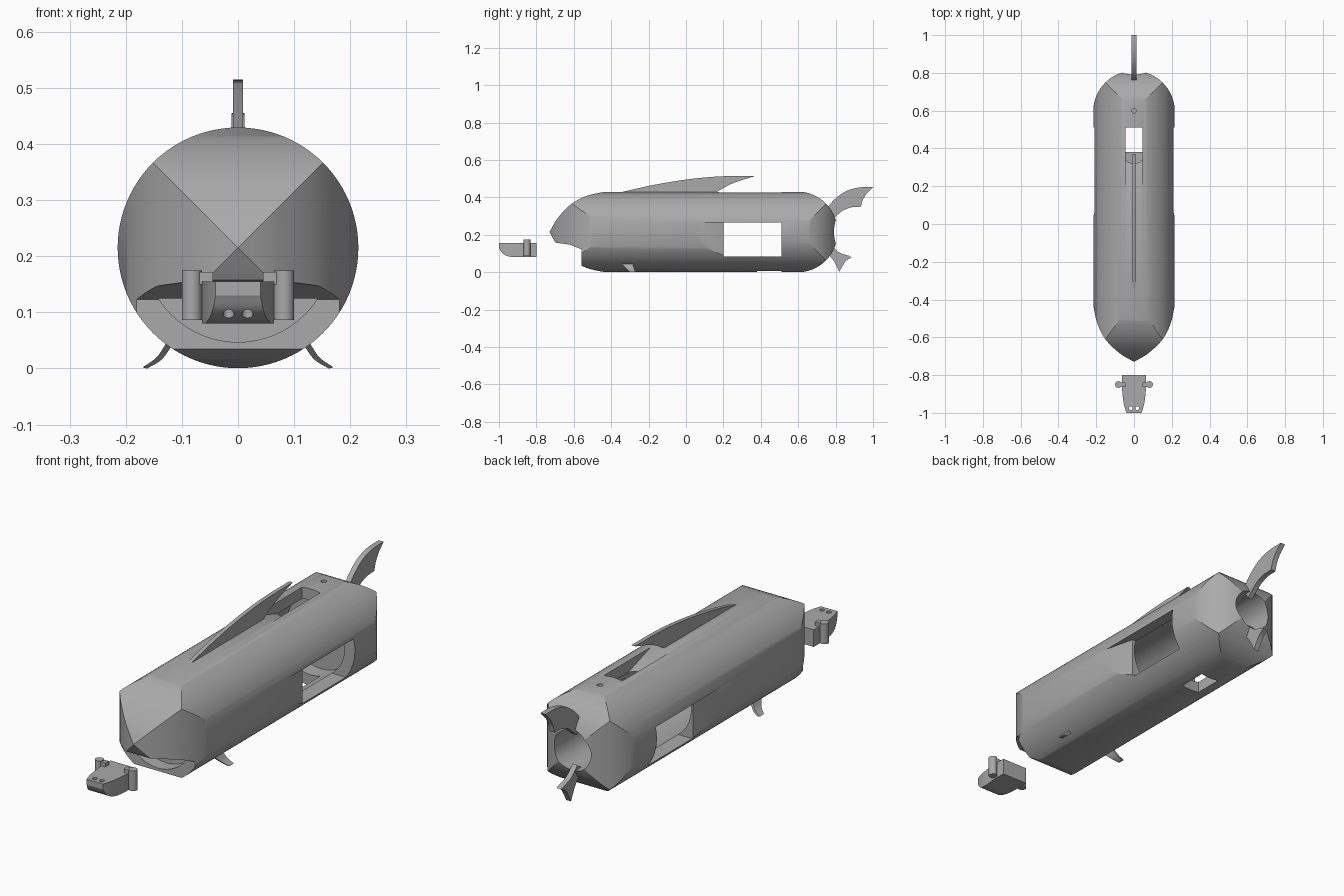
import bpy, bmesh, math
from mathutils import Vector

cube = bpy.data.objects.get("Cube")
if cube:
    bpy.data.objects.remove(cube)

grey = bpy.data.materials.new("plain grey")
grey.use_nodes = True
colour = (0.4, 0.4, 0.4, 1)
grey.diffuse_color = colour
grey.node_tree.nodes["Principled BSDF"].inputs["Base Color"].default_value = colour

MID = 0.215  # height of the body axis


def make(name, bm):
    bmesh.ops.recalc_face_normals(bm, faces=bm.faces)
    mesh = bpy.data.meshes.new(name)
    bm.to_mesh(mesh)
    bm.free()
    mesh.materials.append(grey)
    ob = bpy.data.objects.new(name, mesh)
    bpy.context.collection.objects.link(ob)
    return ob


def prism(name, pts, axis, lo, hi):
    """Extrude a 2D outline along one axis; the outline uses the other two."""
    def place(p, d):
        return {"x": (d, p[0], p[1]), "y": (p[0], d, p[1]), "z": (p[0], p[1], d)}[axis]
    bm = bmesh.new()
    a = [bm.verts.new(place(p, lo)) for p in pts]
    b = [bm.verts.new(place(p, hi)) for p in pts]
    bm.faces.new(a)
    bm.faces.new(b[::-1])
    for i in range(len(pts)):
        j = (i + 1) % len(pts)
        bm.faces.new((a[i], a[j], b[j], b[i]))
    return make(name, bm)


def circle(u, v, r, n=32):
    return [(u + r * math.cos(2 * math.pi * i / n), v + r * math.sin(2 * math.pi * i / n))
            for i in range(n)]


def rect(u0, u1, v0, v1):
    return [(u0, v0), (u1, v0), (u1, v1), (u0, v1)]


def curve(pts, steps=6):
    """Smooth curve through a few points."""
    p = [Vector(q) for q in pts]
    p = [2 * p[0] - p[1]] + p + [2 * p[-1] - p[-2]]
    out = []
    for a, b, c, d in zip(p, p[1:], p[2:], p[3:]):
        for k in range(steps):
            t = k / steps
            out.append(tuple(0.5 * (2 * b + (c - a) * t + (2 * a - 5 * b + 4 * c - d) * t * t
                                    + (3 * b - a - 3 * c + d) * t ** 3)))
    return out + [tuple(pts[-1])]


def combine(ob, other, operation):
    mod = ob.modifiers.new("cut", "BOOLEAN")
    mod.operation, mod.solver, mod.object = operation, "EXACT", other
    bpy.context.view_layer.objects.active = ob
    bpy.ops.object.modifier_apply(modifier=mod.name)
    bpy.data.objects.remove(other)


def cut(ob, *args):
    combine(ob, prism("cutter", *args), "DIFFERENCE")


def smooth(ob):
    bpy.ops.object.select_all(action="DESELECT")
    ob.select_set(True)
    bpy.context.view_layer.objects.active = ob
    bpy.ops.object.shade_smooth_by_angle(angle=math.radians(25))


# Body: a round tube trimmed by the same long outline from the side and from above
body = prism("body", circle(0, MID, 0.2145, 96), "y", -0.8, 0.9)
half = curve([(-0.73, 0), (-0.685, 0.075), (-0.615, 0.148), (-0.53, 0.193), (-0.43, 0.216)])
half += [(0.595 + 0.216 * math.sin(a), 0.216 * math.cos(a))
         for a in (math.pi / 2 * i / 16 for i in range(17))]
outline = half + [(y, -h) for y, h in half[-2:0:-1]]
combine(body, prism("trim", [(y, MID + h) for y, h in outline], "x", -0.5, 0.5), "INTERSECT")
combine(body, prism("trim", [(h, y) for y, h in outline], "z", -0.5, 0.9), "INTERSECT")

# Mouth notch with a shallow round recess behind it
cut(body, [(-0.9, 0.165), (-0.72, 0.165), (-0.7, 0.158), (-0.62, 0.147), (-0.56, 0.123),
           (-0.56, 0.02), (-0.53, -0.02), (-0.9, -0.02)], "x", -0.4, 0.4)
cut(body, circle(0, MID, 0.168, 64), "y", -0.565, -0.5)

# Hollow inside and round outlet at the tail
cut(body, circle(0, MID, 0.165, 64), "y", -0.45, 0.58)
cut(body, circle(0, MID, 0.09, 48), "y", 0.5, 1)

# Side windows with a sloping scoop, top slot with a ramp, bottom slot, screw hole
for s in (-1, 1):
    cut(body, [(s * x, y) for x, y in [(0.225, 0), (0.175, 0.2), (0.05, 0.2), (0.05, 0.51),
                                       (0.3, 0.51), (0.3, 0)]], "z", 0.085, 0.265)
cut(body, [(0.17, 0.45), (0.17, 0.429), (0.38, 0.36), (0.51, 0.36), (0.51, 0.45)],
    "x", -0.045, 0.045)
cut(body, rect(-0.045, 0.045, 0.38, 0.51), "z", -0.1, 0.15)
cut(body, circle(0, 0.6, 0.012, 16), "z", 0.39, 0.5)
smooth(body)

# Fins along the centre line
dorsal = curve([(-0.35, 0.427), (-0.18, 0.465), (0, 0.495), (0.18, 0.512), (0.37, 0.515)])
dorsal += curve([(0.36, 0.511), (0.25, 0.475), (0.16, 0.427)])
smooth(prism("dorsal_fin", dorsal, "x", -0.009, 0.009))

upper = curve([(0.745, 0.33), (0.79, 0.385), (0.85, 0.43), (0.92, 0.452), (1, 0.455)])
upper += curve([(0.965, 0.42), (0.945, 0.385), (0.935, 0.35)])
upper += curve([(0.89, 0.348), (0.84, 0.33), (0.78, 0.28)])
smooth(prism("upper_tail_fin", upper, "x", -0.012, 0.012))

lower = curve([(0.74, 0.12), (0.79, 0.06), (0.82, 0.002)])
lower += curve([(0.835, 0.03), (0.855, 0.06), (0.885, 0.08)])
lower += curve([(0.87, 0.088), (0.82, 0.105), (0.775, 0.145)])
smooth(prism("lower_tail_fin", lower, "x", -0.012, 0.012))

# Small curved side fins, swept back towards the tip
for side, s in (("left", 1), ("right", -1)):
    section = curve([(0.128, 0.045), (0.145, 0.02), (0.17, 0.002)])
    section += curve([(0.162, 0), (0.136, 0.016), (0.115, 0.045)])
    fin = prism(side + "_fin", [(s * x, z) for x, z in section], "y", -0.345, -0.285)
    for v in fin.data.vertices:
        v.co.y += (0.045 - v.co.z) * (1 if v.co.y < -0.3 else 0.33)
    smooth(fin)

# Separate lower jaw: side profile trimmed by the tapered plan
profile = curve([(-1, 0.13), (-0.985, 0.105), (-0.96, 0.088), (-0.925, 0.08)])
jaw = prism("jaw", profile + [(-0.8, 0.08), (-0.8, 0.155), (-1, 0.155)], "x", -0.1, 0.1)
edge = curve([(0.064, -0.78), (0.064, -0.86), (0.056, -0.94), (0.045, -0.985), (0.036, -1.01)])
combine(jaw, prism("trim", edge + [(-x, y) for x, y in edge[::-1]], "z", 0, 0.3), "INTERSECT")
for s in (-1, 1):
    cut(jaw, circle(s * 0.017, -0.975, 0.01, 20), "z", 0, 0.3)
smooth(jaw)

# Hinge pins on the jaw, each held by a small arm
for side, s in (("left", 1), ("right", -1)):
    smooth(prism(side + "_hinge_pin", circle(s * 0.082, -0.85, 0.018, 24), "z", 0.086, 0.175))
    prism(side + "_hinge_arm", rect(s * 0.045, s * 0.082, -0.862, -0.838), "z", 0.15, 0.172)
